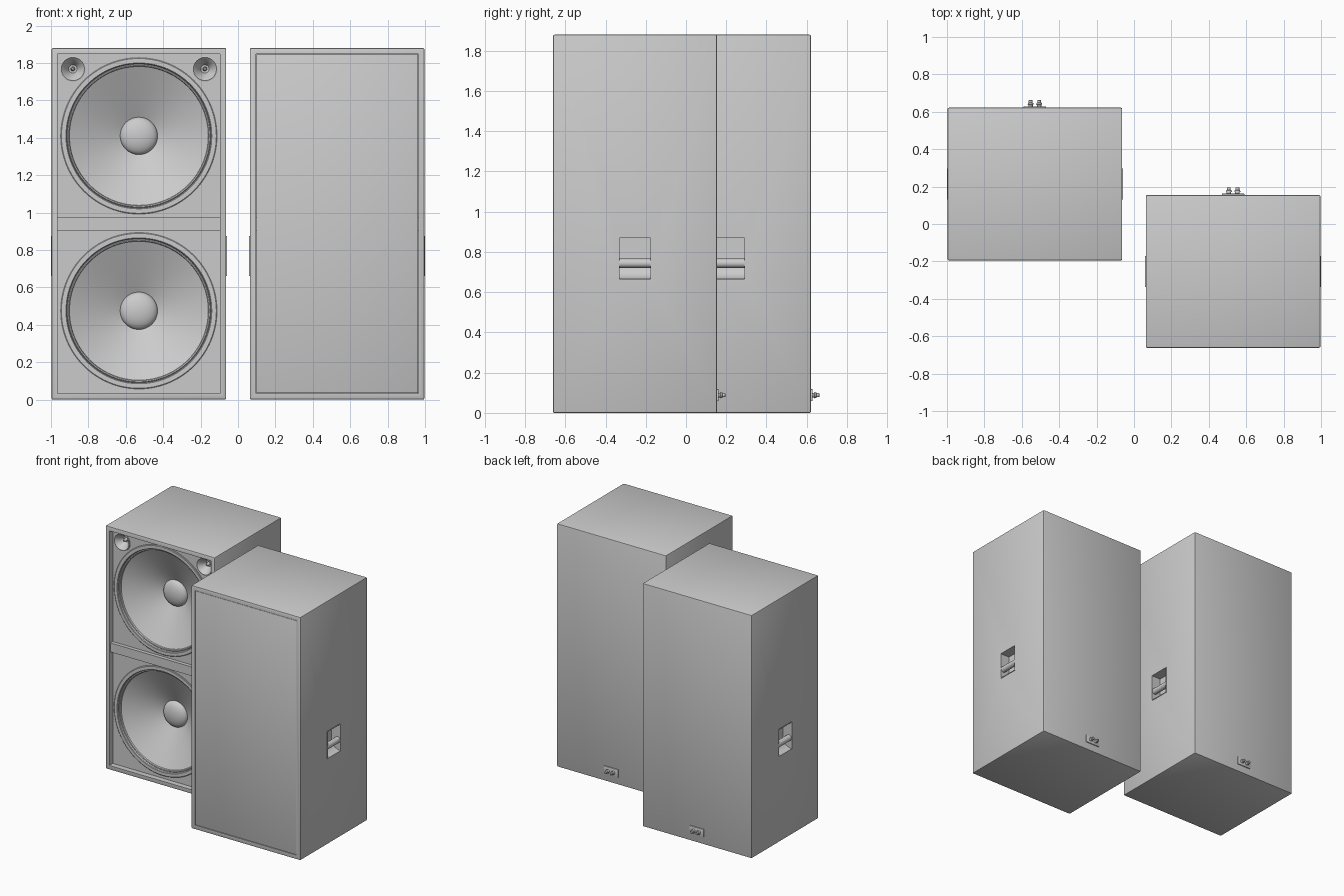
import bpy, bmesh, math
from mathutils import Vector

if "Cube" in bpy.data.objects:
    bpy.data.objects.remove(bpy.data.objects["Cube"])

W, D, H = 0.934, 0.817, 1.88        # cabinet size
WALL, RECESS = 0.033, 0.042         # front frame width, baffle recess
WOOFER_Z = (0.475, 1.41)
TWEETER = (0.353, 1.768)


def add_object(name, bm, loc, smooth=True):
    me = bpy.data.meshes.new(name)
    bm.to_mesh(me)
    bm.free()
    ob = bpy.data.objects.new(name, me)
    bpy.context.collection.objects.link(ob)
    ob.location = loc
    bpy.context.view_layer.objects.active = ob
    if smooth:
        bpy.ops.object.select_all(action='DESELECT')
        ob.select_set(True)
        bpy.ops.object.shade_smooth_by_angle(angle=math.radians(35))
    return ob


def box(name, lo, hi, loc, bevel=0.0):
    bm = bmesh.new()
    bmesh.ops.create_cube(bm, size=1)
    lo, hi = Vector(lo), Vector(hi)
    for v in bm.verts:
        v.co = Vector(((lo[i] + hi[i]) / 2 + v.co[i] * (hi[i] - lo[i]) for i in range(3)))
    if bevel:
        bmesh.ops.bevel(bm, geom=bm.edges[:], offset=bevel, segments=2,
                        profile=0.5, affect='EDGES')
    return add_object(name, bm, loc, smooth=bool(bevel))


def lathe(name, profile, loc, seg=64, back=False):
    # profile of (radius, depth) from rim to centre, turned about the y axis
    bm = bmesh.new()
    rings = []
    for r, d in profile:
        n = 1 if r == 0 else seg
        rings.append([bm.verts.new((r * math.cos(2 * math.pi * i / seg), d,
                                    r * math.sin(2 * math.pi * i / seg))) for i in range(n)])
    for a, b in zip(rings, rings[1:]):
        for i in range(seg):
            j = (i + 1) % seg
            if len(a) == 1:
                bm.faces.new((a[0], b[j], b[i]))
            elif len(b) == 1:
                bm.faces.new((a[i], a[j], b[0]))
            else:
                bm.faces.new((a[i], a[j], b[j], b[i]))
    ob = add_object(name, bm, loc)
    if back:
        ob.rotation_euler.z = math.pi
    return ob


def extrude_profile(name, pts, axis_len, loc):
    # (x, z) outline extruded along y
    bm = bmesh.new()
    f = bm.faces.new([bm.verts.new((x, -axis_len / 2, z)) for x, z in pts])
    ext = bmesh.ops.extrude_face_region(bm, geom=[f])['geom']
    bmesh.ops.translate(bm, vec=(0, axis_len, 0),
                        verts=[g for g in ext if isinstance(g, bmesh.types.BMVert)])
    bmesh.ops.recalc_face_normals(bm, faces=bm.faces)
    return add_object(name, bm, loc, smooth=False)


def cut(target, cutter):
    cutter.hide_render = True
    bpy.context.view_layer.update()
    m = target.modifiers.new("cut", 'BOOLEAN')
    m.operation, m.solver, m.object = 'DIFFERENCE', 'EXACT', cutter
    bpy.ops.object.select_all(action='DESELECT')
    bpy.context.view_layer.objects.active = target
    target.select_set(True)
    # keep the cut ahead of any smoothing modifier
    bpy.ops.object.modifier_move_to_index(modifier=m.name, index=0)
    bpy.ops.object.modifier_apply(modifier=m.name)
    bpy.data.objects.remove(cutter)


def arc(cx, cz, r, a0, a1, n):
    return [(cx + r * math.cos(math.radians(a0 + (a1 - a0) * i / n)),
             cz + r * math.sin(math.radians(a0 + (a1 - a0) * i / n))) for i in range(n + 1)]


def plug(r, front, back):
    return [(0, back), (r, back), (r, front), (0, front)]


# woofer: flange, rolled surround, cone, domed dust cap
dome = [(0.1 * math.cos(t), 0.150 - 0.045 * math.sin(t))
        for t in [i * math.pi / 16 for i in range(8)]] + [(0, 0.105)]
WOOFER = [(0.418, 0.0), (0.418, -0.008), (0.414, -0.011), (0.390, -0.011), (0.386, -0.007),
          (0.384, 0.006), (0.380, 0.002), (0.374, 0.004), (0.371, 0.014), (0.25, 0.073)] + dome

# tweeter: rim, flared horn, central phase plug
HORN = [(0.068, 0.0), (0.068, -0.006), (0.062, -0.008), (0.054, 0.0), (0.042, 0.016),
        (0.030, 0.034), (0.022, 0.052), (0.012, 0.052), (0.010, 0.030), (0.006, 0.022), (0, 0.020)]

# binding post, pointing backwards
POST = [(0.012, 0.0), (0.012, -0.012), (0.016, -0.014), (0.014, -0.022),
        (0.010, -0.024), (0.010, -0.036), (0.008, -0.038), (0, -0.038)]


def speaker(side, cx, front, grille):
    o = Vector((cx, front, 0))
    tag = side + "_"
    hw = W / 2
    base = o + Vector((0, RECESS, 0))

    # cabinet shell with recessed baffle
    cab = box(tag + "cabinet", (-hw, 0, 0), (hw, D, H), o, bevel=0.008)
    for lo, hi in ((WALL, 0.905), (0.975, H - WALL)):
        cut(cab, box("cutter", (-hw + WALL, -0.1, lo), (hw - WALL, RECESS, hi), o))
    # setback of the middle shelf
    cut(cab, box("cutter", (-hw + WALL, -0.1, 0.85), (hw - WALL, 0.014, 1.02), o))

    # woofers in their openings
    for z, pos in zip(WOOFER_Z, ("lower", "upper")):
        p = base + Vector((0, 0, z))
        cut(cab, lathe("cutter", plug(0.388, -0.02, 0.22), p))
        lathe(tag + pos + "_woofer", WOOFER, p, seg=96)

    # tweeters
    for s in (-1, 1):
        p = base + Vector((s * TWEETER[0], 0, TWEETER[1]))
        cut(cab, lathe("cutter", plug(0.058, -0.01, 0.08), p, seg=32))
        lathe(tag + "tweeter", HORN, p, seg=40)

    # side handles: scooped pocket and grip bar
    for s in (-1, 1):
        depth = 0.075
        scoop = arc(0, 0.74, depth, 180, 270, 8)
        pts = [(0.05, 0.87), (-depth, 0.87)] + scoop + [(0.05, 0.665)]
        p = o + Vector((s * hw, D / 2, 0))
        cut(cab, extrude_profile("cutter", [(s * x, z) for x, z in pts], 0.158, p))
        grip = arc(-s * 0.022, 0.744, 0.023, 0, 345, 23)
        bar = extrude_profile(tag + "handle_bar", grip, 0.162, p)
        bar.select_set(True)
        bpy.context.view_layer.objects.active = bar
        bpy.ops.object.shade_smooth_by_angle(angle=math.radians(35))
        # thin rim strips around the pocket
        for lo, hi in (((-0.082, 0.66), (-0.078, 0.875)), ((0.078, 0.66), (0.082, 0.875)),
                       ((-0.082, 0.87), (0.082, 0.875)), ((-0.082, 0.66), (0.082, 0.665))):
            box(tag + "handle_rim", (-0.003, lo[0], lo[1]), (0.003, hi[0], hi[1]), p)

    # rear terminal plate and posts
    back = o + Vector((0, D, 0.088))
    box(tag + "terminal_plate", (-0.06, -0.004, -0.03), (0.06, 0.007, 0.03), back, bevel=0.002)
    for s in (-1, 1):
        lathe(tag + "terminal_post", POST, back + Vector((s * 0.023, 0.003, 0)), seg=20, back=True)

    # front grille
    if grille:
        g = WALL + 0.002
        box(tag + "grille", (-hw + g, 0.001, g), (hw - g, 0.014, H - g), o, bevel=0.003)


speaker("left", -0.53, -0.195, False)
speaker("right", 0.53, -0.662, True)
